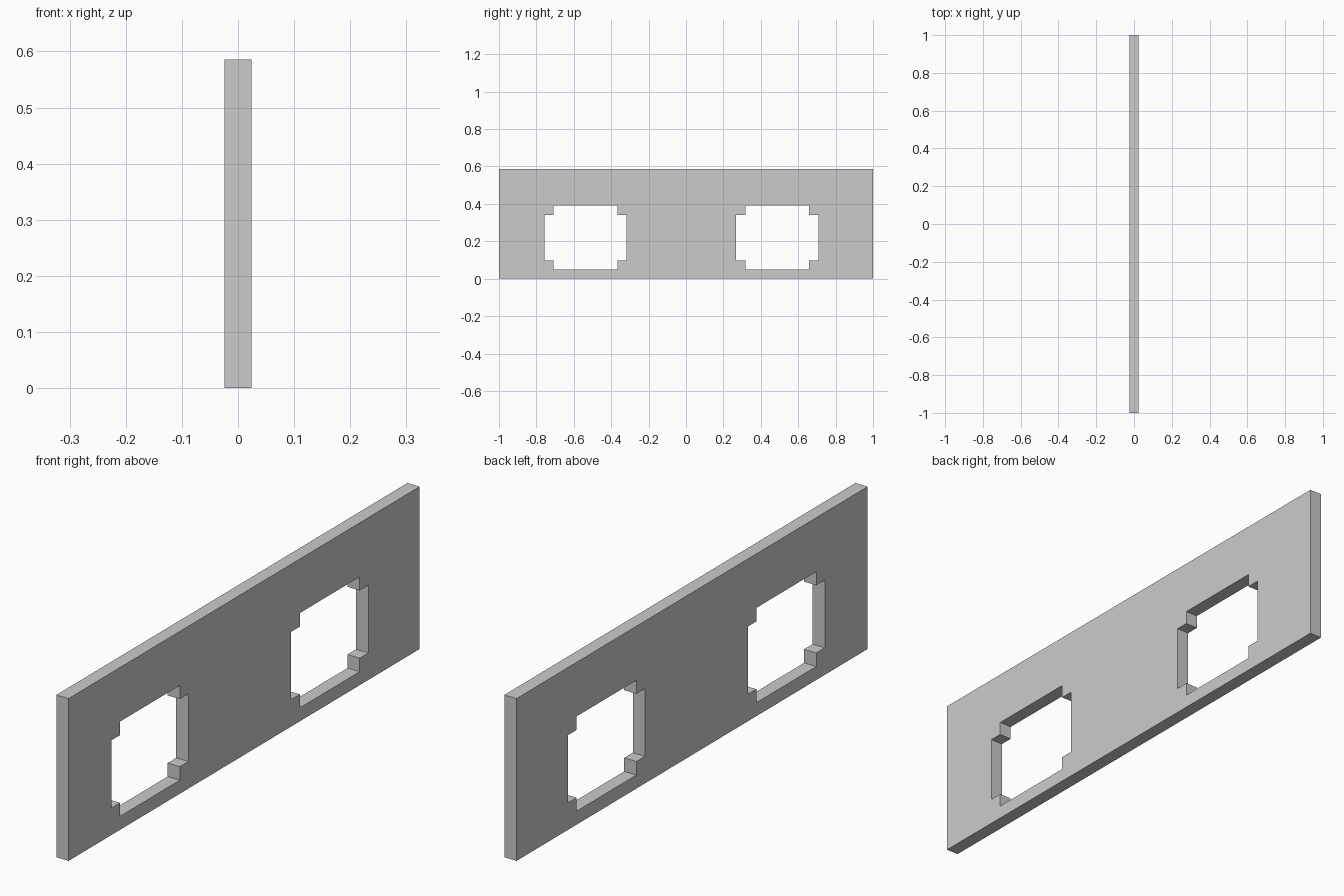
import bpy, bmesh
from mathutils import Vector

if "Cube" in bpy.data.objects:
    bpy.data.objects.remove(bpy.data.objects["Cube"])

U = 2 / 41            # the panel is laid out on a grid of 41 x 12 square units
LENGTH, HEIGHT = 41, 12


def add_loop(bm, points):
    """Closed outline in the y-z plane, given in grid units."""
    verts = [bm.verts.new((-U / 2, y * U - 1, z * U)) for y, z in points]
    for a, b in zip(verts, verts[1:] + verts[:1]):
        bm.edges.new((a, b))


def notched_rect(y0, z0, y1, z1, n=1):
    """Rectangle with a square step in each corner."""
    return [(y0 + n, z0), (y1 - n, z0), (y1 - n, z0 + n), (y1, z0 + n),
            (y1, z1 - n), (y1 - n, z1 - n), (y1 - n, z1), (y0 + n, z1),
            (y0 + n, z1 - n), (y0, z1 - n), (y0, z0 + n), (y0 + n, z0 + n)]


bm = bmesh.new()

# Outer edge and the two stepped openings
add_loop(bm, [(0, 0), (LENGTH, 0), (LENGTH, HEIGHT), (0, HEIGHT)])
for start in (5, 26):
    add_loop(bm, notched_rect(start, 1, start + 9, 8))

# Fill the profile and give it thickness
bmesh.ops.triangle_fill(bm, edges=bm.edges[:], use_beauty=True,
                        use_dissolve=False, normal=Vector((1, 0, 0)))
ext = bmesh.ops.extrude_face_region(bm, geom=bm.faces[:], use_keep_orig=True)
bmesh.ops.translate(bm, vec=(U, 0, 0),
                    verts=[g for g in ext["geom"] if isinstance(g, bmesh.types.BMVert)])
bmesh.ops.recalc_face_normals(bm, faces=bm.faces[:])

mesh = bpy.data.meshes.new("side_panel")
bm.to_mesh(mesh)
bm.free()
panel = bpy.data.objects.new("side_panel", mesh)
bpy.context.collection.objects.link(panel)
